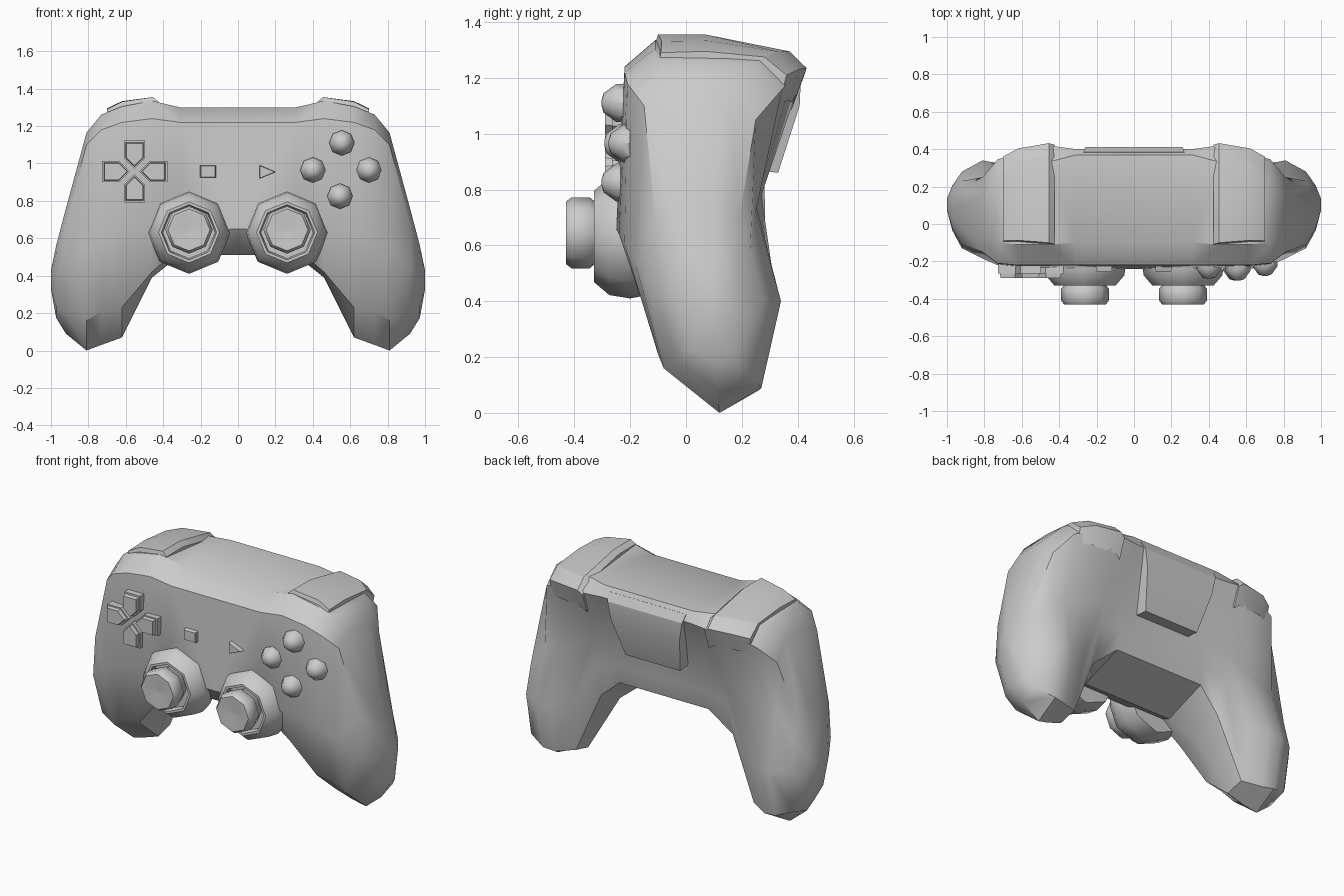
import bpy, bmesh, math

if "Cube" in bpy.data.objects:
    bpy.data.objects.remove(bpy.data.objects["Cube"])


def loft(name, rings, mirror=False, cap_start=True, smooth=30):
    """Skin a list of equal-length point rings, optionally mirrored over x."""
    bm = bmesh.new()
    rows = [[bm.verts.new(p) for p in ring] for ring in rings]
    n = len(rows[0])
    for a, b in zip(rows, rows[1:]):
        for i in range(n):
            j = (i + 1) % n
            bm.faces.new((a[i], a[j], b[j], b[i]))
    if cap_start:
        bm.faces.new(rows[0][::-1])
    bm.faces.new(rows[-1])
    bmesh.ops.recalc_face_normals(bm, faces=bm.faces)
    # an open start makes "outside" ambiguous, so check against the end cap
    bm.faces.ensure_lookup_table()
    if not cap_start and bm.faces[-1].normal.x < 0:
        bmesh.ops.reverse_faces(bm, faces=bm.faces)
    mesh = bpy.data.meshes.new(name)
    bm.to_mesh(mesh)
    bm.free()
    obj = bpy.data.objects.new(name, mesh)
    bpy.context.collection.objects.link(obj)
    if mirror:
        mod = obj.modifiers.new("Mirror", 'MIRROR')
        mod.use_clip = True
        mod.merge_threshold = 0.001
    bpy.ops.object.select_all(action='DESELECT')
    obj.select_set(True)
    bpy.context.view_layer.objects.active = obj
    bpy.ops.object.shade_smooth_by_angle(angle=math.radians(smooth))
    return obj


def stack(name, outline, centre, layers, mirror=False, smooth=30):
    """Stepped knob on the front: an (x, z) outline scaled at each depth y."""
    cx, cz = centre
    rings = [[(cx + u * s, y, cz + v * s) for u, v in outline] for s, y in layers]
    return loft(name, rings, mirror, smooth=smooth)


octagon = [(math.cos(k * math.pi / 4), math.sin(k * math.pi / 4)) for k in range(8)]

# Body: side-view (y, z) cross-sections from the centre out to the grip
middle = [(-.22, 1.22), (-.10, 1.30), (.37, 1.285), (.40, 1.22), (.25, .87),
          (.25, .73), (.22, .61), (-.06, .51), (-.16, .55), (-.24, .65)]
shoulder = [(-.22, 1.24), (-.11, 1.335), (.33, 1.29), (.42, 1.22), (.28, .86),
            (.25, .70), (.19, .48), (.00, .39), (-.14, .42), (-.25, .66)]
grip_in = [(-.22, 1.22), (-.11, 1.305), (.30, 1.28), (.38, 1.20), (.27, .78),
           (.29, .40), (.21, .10), (.09, .07), (-.10, .23), (-.24, .64)]
grip_mid = [(-.21, 1.18), (-.10, 1.262), (.25, 1.255), (.345, 1.16), (.25, .75),
            (.325, .40), (.26, .08), (.10, .03), (-.10, .21), (-.22, .60)]
grip_out = [(-.15, 1.10), (-.05, 1.165), (.15, 1.165), (.25, 1.05), (.25, .72),
            (.34, .40), (.27, .09), (.12, .00), (-.08, .16), (-.185, .55)]
side = [(-.11, .69), (-.03, .76), (.10, .76), (.19, .69), (.23, .58),
        (.28, .40), (.23, .13), (.11, .09), (-.04, .19), (-.13, .46)]


def shrink(section, s, cy, cz):
    return [(cy + (y - cy) * s, cz + (z - cz) * s) for y, z in section]


stations = [(0, middle), (.31, middle), (.46, shoulder), (.62, grip_in),
            (.73, grip_mid), (.81, grip_out), (.92, side),
            (.972, shrink(side, .58, .10, .29)), (1.0, shrink(side, .15, .11, .37))]
loft("body", [[(x, y, z) for y, z in s] for x, s in stations], True, False, 36)

# Shoulder buttons: thin caps wrapping over the top and back edges
cap = [(-.115, 1.31), (-.10, 1.355), (.07, 1.355), (.37, 1.295), (.432, 1.235),
       (.386, 1.11), (.33, 1.24)]
cap_out = [(-.10, 1.24), (-.09, 1.29), (.07, 1.295), (.28, 1.275), (.36, 1.21),
           (.335, 1.11), (.25, 1.20)]
cap_mid = [((a + c) / 2 + .008, (b + d) / 2 + .008) for (a, b), (c, d) in zip(cap, cap_out)]
cap_low = [(y - .008, z - .025) for y, z in cap]
loft("shoulder_button", [[(x, y, z) for y, z in s] for x, s in
     ((.425, cap_low), (.455, cap), (.62, cap_mid), (.70, cap_out))], True)

# Rear centre panel, overhanging the back
panel = [(.33, 1.24, .27), (.385, 1.26, .27), (.412, 1.21, .26), (.407, 1.10, .24),
         (.33, .86, .19), (.24, .87, .19)]
loft("rear_panel", [[(k * w, y, z) for y, z, w in panel] for k in (-1, 1)])

# Thumb sticks with their round collars
stack("stick_collar", octagon, (.262, .632),
      [(.205, -.11), (.222, -.20), (.21, -.275), (.163, -.33), (.148, -.33),
       (.140, -.30)], True, 50)
stack("thumb_stick", octagon, (.262, .645),
      [(.11, -.29), (.115, -.33), (.127, -.345), (.127, -.41), (.112, -.43),
       (.095, -.43), (.02, -.42)], True, 50)

# Four round face buttons; the outer one sits slightly deeper
for x, z, dy in ((.40, .965, .01), (.70, .965, .025), (.555, 1.11, 0), (.545, .825, 0)):
    stack("face_button", octagon, (x, z),
          [(.066, -.20), (.068, -.25 + dy), (.035, -.295 + dy), (.012, -.302 + dy)],
          smooth=40)

# Direction pad: four pointed arms with a raised inner step
arm = [(-.075, 0), (-.02, .055), (.075, .055), (.075, -.055), (-.02, -.055)]
for k in range(4):
    c, s = round(math.cos(k * math.pi / 2)), round(math.sin(k * math.pi / 2))
    outline = [(u * c - v * s, u * s + v * c) for u, v in arm]
    stack("direction_pad_arm", outline, (-.553 + .1 * c, .957 + .09 * s),
          [(1, -.20), (1, -.265), (.86, -.265), (.80, -.29)])

# Small menu buttons: a rectangle and a triangle
stack("menu_button_square", [(-.042, -.033), (.042, -.033), (.042, .033), (-.042, .033)],
      (-.16, .957), [(1, -.21), (1, -.25), (.9, -.256)])
stack("menu_button_triangle", [(-.03, -.036), (.056, 0), (-.03, .036)],
      (.145, .955), [(1, -.21), (1, -.25), (.9, -.256)])
